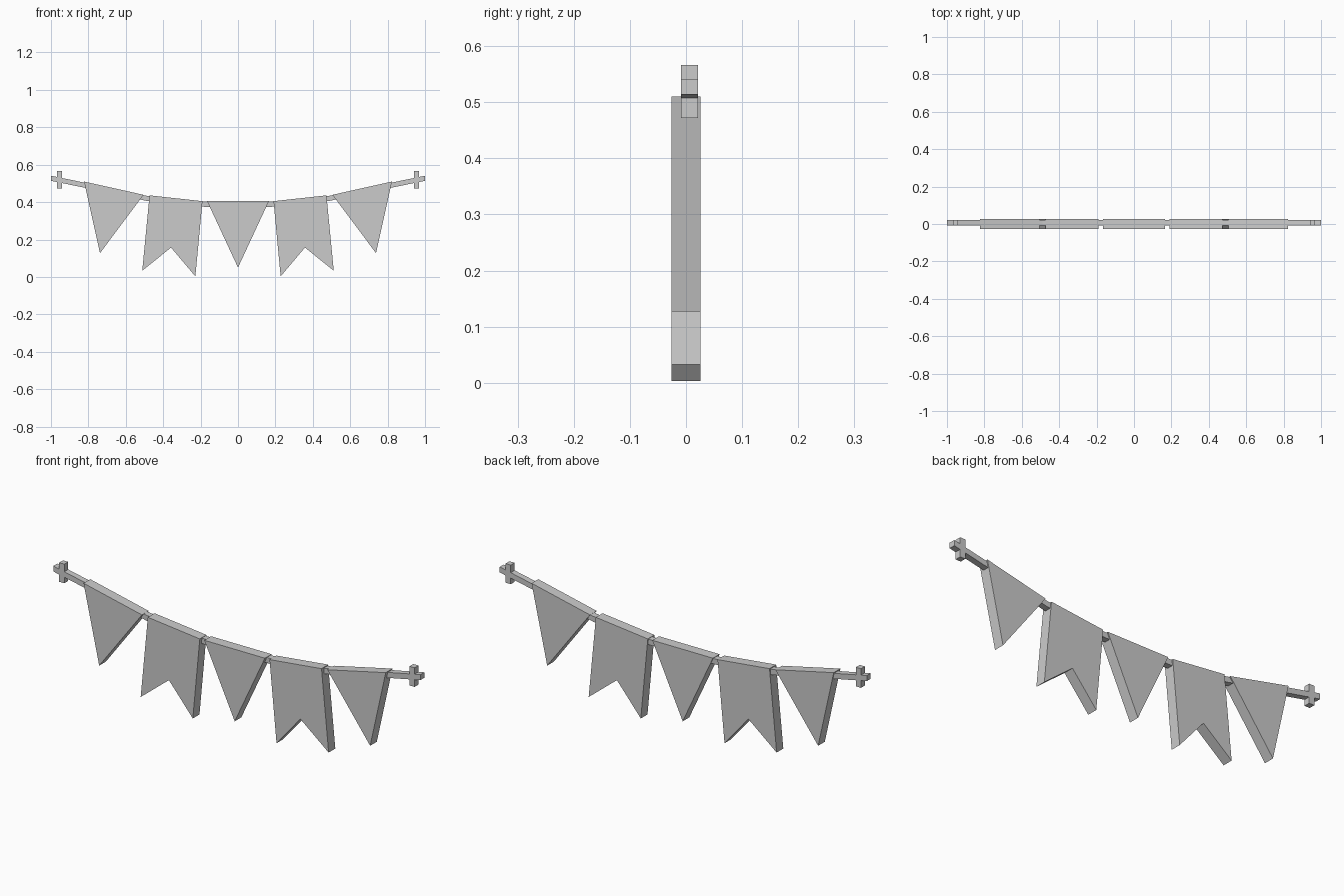
import bpy, bmesh

if "Cube" in bpy.data.objects:
    bpy.data.objects.remove(bpy.data.objects["Cube"])


def prism(name, profile, y0, y1):
    """Extrude an (x, z) outline from y0 to y1."""
    bm = bmesh.new()
    face = bm.faces.new([bm.verts.new((x, y0, z)) for x, z in profile])
    ext = bmesh.ops.extrude_face_region(bm, geom=[face])
    moved = [v for v in ext["geom"] if isinstance(v, bmesh.types.BMVert)]
    bmesh.ops.translate(bm, verts=moved, vec=(0, y1 - y0, 0))
    bmesh.ops.recalc_face_normals(bm, faces=bm.faces[:])
    mesh = bpy.data.meshes.new(name)
    bm.to_mesh(mesh)
    bm.free()
    obj = bpy.data.objects.new(name, mesh)
    bpy.context.collection.objects.link(obj)
    return obj


FLAG_Y = (-0.026, 0.026)
CORD_Y = (-0.009, 0.021)

# Sagging cord: constant-height band following the curve of the garland
half = [(0.18, 0.402), (0.49, 0.434), (0.82, 0.504), (1.0, 0.541)]
top = [(-x, z) for x, z in reversed(half)] + half
cord = top + [(x, z - 0.027) for x, z in reversed(top)]
prism("cord", cord, *CORD_Y)

# Centre pennant
prism("pennant_centre", [(-0.165, 0.405), (0.165, 0.405), (0, 0.05)], *FLAG_Y)

# Parts repeated on both sides
swallowtail = [(0.19, 0.405), (0.473, 0.436), (0.512, 0.033),
               (0.358, 0.157), (0.228, 0.003)]
pennant = [(0.505, 0.439), (0.823, 0.51), (0.738, 0.127)]
peg = [(0.94, 0.472), (0.968, 0.472), (0.968, 0.566), (0.94, 0.566)]
for side, s in (("left", -1), ("right", 1)):
    for part, outline, ys in (("swallowtail_flag", swallowtail, FLAG_Y),
                              ("pennant", pennant, FLAG_Y),
                              ("end_peg", peg, CORD_Y)):
        prism(f"{part}_{side}", [(s * x, z) for x, z in outline], *ys)
